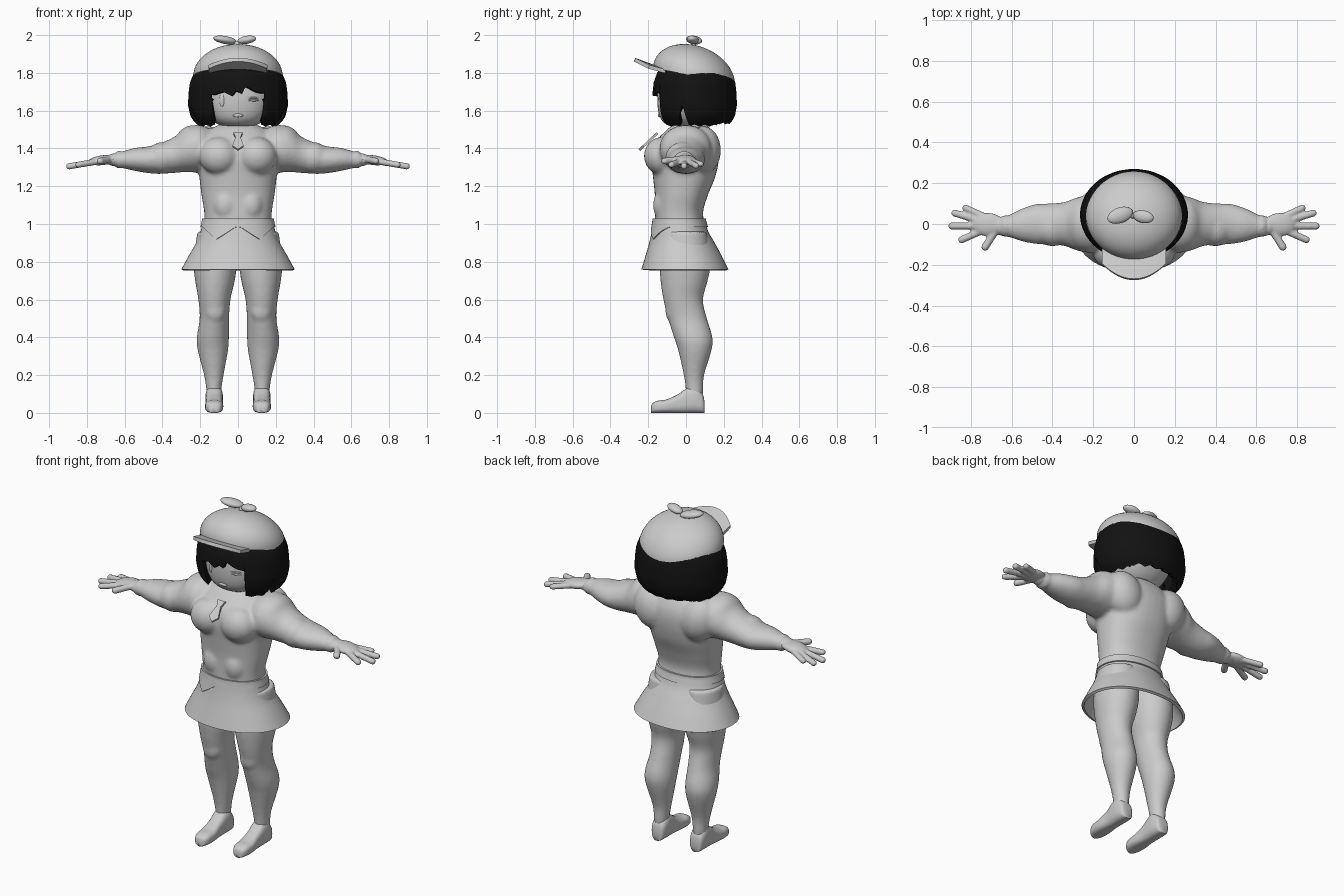
import bpy, bmesh, math
from mathutils import Vector, Matrix, Euler

if "Cube" in bpy.data.objects:
    bpy.data.objects.remove(bpy.data.objects["Cube"])


def material(name, r, g, b):
    m = bpy.data.materials.new(name)
    m.diffuse_color = (r, g, b, 1)
    m.use_nodes = True
    m.node_tree.nodes["Principled BSDF"].inputs["Base Color"].default_value = m.diffuse_color
    return m


GREY = material("light grey", 0.6, 0.6, 0.6)
BLACK = material("hair black", 0.006, 0.006, 0.006)
X, Y, Z = Vector((1, 0, 0)), Vector((0, 1, 0)), Vector((0, 0, 1))


def spline(rows, k=5):
    # smooth interpolation of a small table of section values
    out = []
    for i in range(len(rows) - 1):
        p = [rows[max(i - 1, 0)], rows[i], rows[i + 1], rows[min(i + 2, len(rows) - 1)]]
        for s in range(k):
            t = s / k
            out.append([0.5 * (2 * b + (c - a) * t + (2 * a - 5 * b + 4 * c - d) * t * t
                               + (3 * b - a - 3 * c + d) * t ** 3) for a, b, c, d in zip(*p)])
    return out + [list(rows[-1])]


def lerp(rows, z):
    # rows sorted by falling first value
    for a, b in zip(rows, rows[1:]):
        if z >= b[0]:
            t = (a[0] - z) / (a[0] - b[0])
            return [p + (q - p) * t for p, q in zip(a, b)]
    return rows[-1]


def ring(c, u, v, a, b, n=40, p=2.0):
    pts = []
    for i in range(n):
        t = 2 * math.pi * i / n
        cs, sn = math.cos(t), math.sin(t)
        pts.append(c + u * (a * math.copysign(abs(cs) ** (2 / p), cs))
                   + v * (b * math.copysign(abs(sn) ** (2 / p), sn)))
    return pts


def loft(bm, rings, closed=True, caps=True):
    vs = [[bm.verts.new(p) for p in r] for r in rings]
    n = len(vs[0])
    for a, b in zip(vs, vs[1:]):
        for i in range(n if closed else n - 1):
            j = (i + 1) % n
            bm.faces.new((a[i], a[j], b[j], b[i]))
    if caps:
        bm.faces.new(vs[0])
        bm.faces.new(vs[-1])


def ball(bm, loc, size, rot=(0, 0, 0)):
    bmesh.ops.create_uvsphere(bm, u_segments=24, v_segments=16, radius=1,
                              matrix=Matrix.LocRotScale(Vector(loc), Euler(rot), Vector(size)))


def finish(name, bm, mat, voxel=0, thick=0, offset=-1.0, smooth=True):
    bmesh.ops.recalc_face_normals(bm, faces=bm.faces)
    me = bpy.data.meshes.new(name)
    bm.to_mesh(me)
    bm.free()
    me.materials.append(mat)
    for p in me.polygons:
        p.use_smooth = smooth
    ob = bpy.data.objects.new(name, me)
    bpy.context.collection.objects.link(ob)
    if voxel:
        m = ob.modifiers.new("blend", 'REMESH')
        m.mode, m.voxel_size, m.use_smooth_shade = 'VOXEL', voxel, True
        s = ob.modifiers.new("soften", 'SMOOTH')
        s.factor, s.iterations = 0.5, 5
    if thick:
        m = ob.modifiers.new("wall", 'SOLIDIFY')
        m.thickness, m.offset = thick, offset
        e = ob.modifiers.new("crisp rim", 'EDGE_SPLIT')
        e.split_angle = math.radians(45)
    return ob


# muscular torso with arms: z, half width, front y, back y
bm = bmesh.new()
TORSO = [(0.94, .185, -.165, .12), (1.05, .178, -.165, .09), (1.15, .193, -.165, .115),
         (1.25, .205, -.175, .155), (1.35, .215, -.185, .175), (1.43, .215, -.165, .17),
         (1.50, .15, -.10, .135), (1.54, .075, -.055, .09), (1.60, .055, -.045, .065)]
loft(bm, [ring(Vector((0, (f + b) / 2, z)), X, Y, w, (b - f) / 2, p=2.3)
          for z, w, f, b in spline(TORSO)])
# arm: x, z centre, z radius, y centre, y radius
ARM = [(.14, 1.40, .10, .01, .12), (.21, 1.40, .125, 0, .14), (.28, 1.39, .115, 0, .13),
       (.34, 1.365, .095, 0, .108), (.42, 1.345, .08, 0, .10), (.48, 1.34, .07, 0, .098),
       (.55, 1.342, .06, -.005, .08), (.62, 1.34, .042, -.01, .052), (.67, 1.34, .03, -.01, .045)]
for s in (-1, 1):
    loft(bm, [ring(Vector((s * x, y, z)), Y, Z, ry, rz) for x, z, rz, y, ry in spline(ARM)])
    ball(bm, (s * .1, -.128, 1.36), (.105, .095, .10))                  # chest
    ball(bm, (s * .065, -.11, 1.10), (.07, .065, .09))                  # belly
    ball(bm, (s * .15, .09, 1.39), (.11, .095, .13), (0, s * .3, 0))    # upper back
    ball(bm, (s * .24, 0, 1.405), (.10, .135, .118))                    # shoulder
    ball(bm, (s * .40, -.02, 1.35), (.085, .09, .083))                  # upper arm
    ball(bm, (s * .632, -.01, 1.34), (.016, .056, .05))                 # cuff
finish("torso_and_arms", bm, GREY, voxel=.011)

# hands: finger root xy and tip xy
FINGERS = [(.73, .035, .825, .078, .017), (.76, .018, .878, .053, .018), (.77, -.01, .893, -.01, .018),
           (.75, -.035, .845, -.077, .018), (.68, -.035, .73, -.113, .019)]
bm = bmesh.new()
for s in (-1, 1):
    ball(bm, (s * .715, -.003, 1.338), (.08, .058, .026), (0, s * .12, 0))
    ball(bm, (s * .65, -.01, 1.34), (.05, .045, .034))
    for x0, y0, x1, y1, r in FINGERS:
        for i in range(10):
            t = i / 9
            x = x0 + (x1 - x0) * t
            ball(bm, (s * x, y0 + (y1 - y0) * t, 1.335 - .17 * (x - .72)), (r, r, r * .95))
finish("hands", bm, GREY, voxel=.006)

# legs: z, x centre, x radius, y centre, y radius
LEG = [(.96, .11, .105, -.01, .12), (.80, .12, .115, -.005, .135), (.70, .122, .105, -.01, .125),
       (.60, .125, .085, -.015, .105), (.50, .125, .078, .008, .103), (.40, .133, .085, .038, .102),
       (.33, .133, .08, .047, .088), (.20, .128, .052, .042, .054), (.12, .128, .04, .045, .046),
       (.05, .128, .036, .045, .04)]
# shoes: y, half width, height
SHOE = [(.098, .022, .06), (.088, .038, .10), (.05, .046, .14), (.01, .045, .135), (-.04, .043, .10),
        (-.10, .048, .072), (-.15, .045, .064), (-.178, .032, .05), (-.186, .015, .03)]
legs, shoes = bmesh.new(), bmesh.new()
for s in (-1, 1):
    loft(legs, [ring(Vector((s * x, y, z)), X, Y, rx, ry) for z, x, rx, y, ry in spline(LEG)])
    ball(legs, (s * .122, -.062, .545), (.058, .048, .075))
    loft(shoes, [ring(Vector((s * .126, y, h / 2)), X, Z, w, h / 2, p=2.8)
                 for y, w, h in spline(SHOE)])
finish("legs", legs, GREY, voxel=.011)
finish("shoes", shoes, GREY)

# flared skirt: z, half width, front y, back y
SKIRT = [(1.02, .185, -.172, .10), (.96, .198, -.182, .118), (.90, .222, -.195, .152),
         (.83, .262, -.215, .19), (.76, .30, -.236, .225)]
bm = bmesh.new()
loft(bm, [ring(Vector((0, (f + b) / 2, z)), X, Y, w, (b - f) / 2, n=64, p=2.15)
          for z, w, f, b in spline(SKIRT)], caps=False)
finish("skirt", bm, GREY, thick=.015)

# pointed vest hem lying over the skirt top
bm = bmesh.new()
rows = []
for k in range(6):
    row = []
    for i in range(96):
        a = 2 * math.pi * i / 96
        tip = max(0, 1 - abs(abs(.2 * math.cos(a)) - .1) / .09) if math.sin(a) < 0 else 0
        z = 1.03 + (.985 - .065 * tip - 1.03) * k / 5
        _, w, f, b = lerp(SKIRT, min(z, 1.02))
        row += [ring(Vector((0, (f + b) / 2, z)), X, Y, w + .006, (b - f) / 2 + .006, n=96, p=2.15)[i]]
    rows.append(row)
loft(bm, rows, caps=False)
finish("vest_hem", bm, GREY, thick=.01)

# necktie plate, slanting off the chest
bm = bmesh.new()
down = Vector((0, -.095, -.09))
face = bm.faces.new([bm.verts.new(Vector((x, -.147, 1.477)) + down * t) for x, t in
                     [(-.025, 0), (.025, 0), (.013, .28), (.03, .78), (0, 1), (-.03, .78), (-.013, .28)]])
new = bmesh.ops.extrude_face_region(bm, geom=[face])["geom"]
bmesh.ops.translate(bm, vec=(0, -.009, .009), verts=[v for v in new if isinstance(v, bmesh.types.BMVert)])
finish("necktie", bm, GREY, smooth=False)

# head: z, half width, front y, back y
HEAD = [(1.515, .05, -.05, .07), (1.525, .10, -.10, .10), (1.56, .145, -.135, .14), (1.62, .178, -.15, .18),
        (1.70, .19, -.15, .20), (1.78, .175, -.13, .19), (1.85, .11, -.07, .13), (1.87, .04, 0, .07)]
bm = bmesh.new()
loft(bm, [ring(Vector((0, (f + b) / 2, z)), X, Y, w, (b - f) / 2, p=2.2) for z, w, f, b in spline(HEAD)])
finish("head", bm, GREY)
bm = bmesh.new()
ball(bm, (-.085, -.134, 1.655), (.014, .008, .034), (0, 0, -.3))
ball(bm, (.08, -.135, 1.655), (.034, .008, .006), (0, 0, .3))
ball(bm, (.08, -.136, 1.668), (.03, .008, .004), (0, 0, .3))
ball(bm, (0, -.14, 1.575), (.026, .009, .010))
finish("eyes_and_mouth", bm, GREY)

# bob hair: shell whose lower edge depends on the angle from the front
HAIR = [(1.88, .55), (1.80, .88), (1.75, .96), (1.70, .985), (1.63, 1.0), (1.57, .95), (1.54, .87), (1.50, .70)]


def hair_edge(deg):
    a = abs(deg)
    if a < 33:
        x = .265 * math.sin(math.radians(deg))
        return lerp([(.15, 1.69), (.10, 1.70), (.04, 1.73), (.025, 1.69), (-.01, 1.705),
                     (-.03, 1.675), (-.08, 1.70), (-.15, 1.68)], x)[1]
    jag = .012 * abs((a / 9) % 2 - 1)
    return 1.515 + jag + .11 * max(0, 1 - abs(a - 73) / 8) + (.012 if a > 130 else 0)


N = 144
rows = []
for k in range(19):
    row = []
    for i in range(N):
        deg = -180 + 360 * i / N
        a = math.radians(deg)
        z = 1.88 + (hair_edge(deg) - 1.88) * k / 18
        f = lerp(HAIR, z)[1]
        row.append(Vector((.265 * f * math.sin(a), .045 - .225 * f * math.cos(a), z)))
    rows.append(row)
bm = bmesh.new()
loft(bm, rows, caps=False)
finish("hair", bm, BLACK, thick=.035)

# cap dome with a rim tilted down to the back
bm = bmesh.new()
rows = []
for k in range(15):
    p = math.pi / 2 * k / 14.2
    r = ring(Vector((0, .042, 1.785 + .163 * math.sin(p))), X, Y,
             .236 * math.cos(p), .216 * math.cos(p), n=64)
    rows.append([v - Z * (.185 * (v.y - .042)) for v in r])
loft(bm, rows, caps=False)
bm.faces.new([v for v in list(bm.verts)[-64:]])
finish("cap", bm, GREY, thick=.012)

# upturned brim
bm = bmesh.new()
rows = []
for k in range(7):
    v, row = k / 6, []
    for i in range(21):
        u = -1 + i / 10
        x = .155 * u
        y0 = .042 - .2 * math.sqrt(1 - (x / .236) ** 2)
        y1 = -.272 + .075 * u * u
        row.append(Vector((x, y0 + (y1 - y0) * v, 1.828 - .02 * u * u + (.042 - .018 * u * u) * v)))
    rows.append(row)
loft(bm, rows, closed=False, caps=False)
finish("cap_brim", bm, GREY, thick=.02, offset=0)

# two leaves on top of the cap
bm = bmesh.new()
ball(bm, (-.068, .043, 1.974), (.066, .038, .021), (0, .17, .35))
ball(bm, (.046, .036, 1.975), (.052, .031, .021), (0, -.17, -.2))
ball(bm, (-.005, .04, 1.95), (.014, .014, .02))
finish("cap_leaves", bm, GREY)
